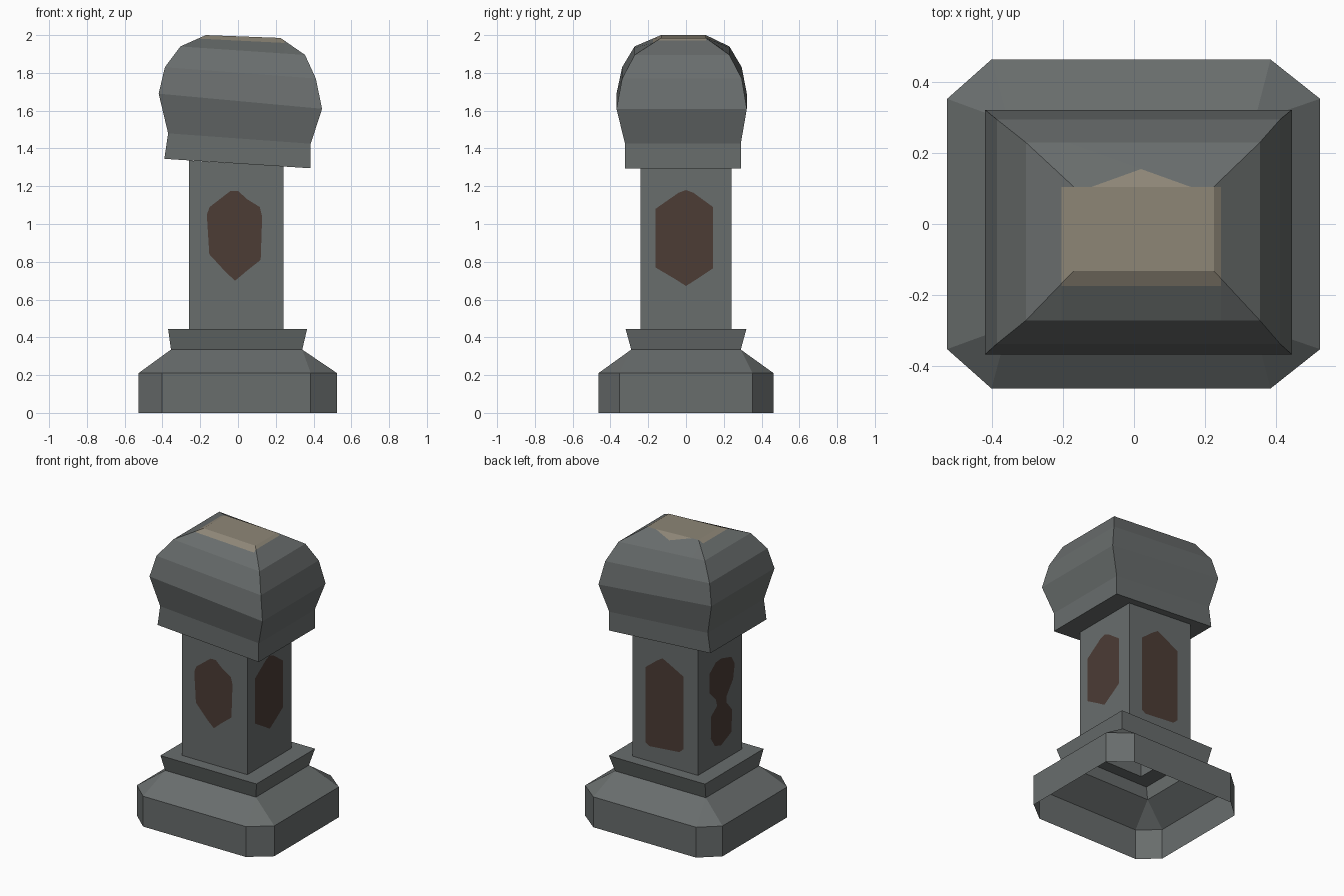
import bpy, bmesh
from mathutils import Vector

if "Cube" in bpy.data.objects:
    bpy.data.objects.remove(bpy.data.objects["Cube"])


def material(name, rgb):
    m = bpy.data.materials.new(name)
    m.diffuse_color = (*rgb, 1)
    m.use_nodes = True
    m.node_tree.nodes["Principled BSDF"].inputs["Base Color"].default_value = m.diffuse_color
    return m


STONE = material("grey_stone", (0.140, 0.153, 0.152))
RUST = material("brown_panel", (0.072, 0.045, 0.036))
SAND = material("worn_sand", (0.270, 0.240, 0.185))


def finish(name, bm, mats):
    bmesh.ops.remove_doubles(bm, verts=bm.verts[:], dist=0.0005)
    bmesh.ops.recalc_face_normals(bm, faces=bm.faces[:])
    me = bpy.data.meshes.new(name)
    bm.to_mesh(me)
    bm.free()
    for m in mats:
        me.materials.append(m)
    ob = bpy.data.objects.new(name, me)
    bpy.context.collection.objects.link(ob)
    return ob


def loft(rings, cap=False):
    """Skin closed rings; repeated corner points collapse to triangles."""
    bm = bmesh.new()
    vs = [[bm.verts.new(p) for p in r] for r in rings]
    n = len(rings[0])
    for a, b in zip(vs, vs[1:]):
        for i in range(n):
            j = (i + 1) % n
            pts = [a[i], a[j], b[j], b[i]]
            if a[i].co == a[j].co:
                pts.pop(0)
            if b[i].co == b[j].co:
                pts.pop()
            if len(pts) > 2:
                bm.faces.new(pts)
    if cap:
        bm.faces.new(vs[0])
        bm.faces.new(vs[-1])
    return bm


def oct_ring(x0, x1, y, cx0, cx1, cy, z):
    return [(cx0, -y, z), (cx1, -y, z), (x1, -cy, z), (x1, cy, z),
            (cx1, y, z), (cx0, y, z), (x0, cy, z), (x0, -cy, z)]


def rect_ring(x0, z0, x1, z1, y0, y1):
    return [(x0, y0, z0), (x1, y0, z1), (x1, y1, z1), (x0, y1, z0)]


# Hollow plinth: chamfered foot, slope, flared collar, flat ledge
plinth = [oct_ring(-.527, .525, .464, -.402, .385, .353, z) for z in (0, .21)]
for x0, x1, y, z in ((-.355, .34, .29, .335), (-.37, .366, .32, .445),
                     (-.26, .24, .24, .445)):
    plinth.append(oct_ring(x0, x1, y, x0, x1, y, z))
finish("plinth", loft(plinth), [STONE])

# Square shaft, open at the foot, cut along the tilt of the head
finish("shaft", loft([rect_ring(-.26, .445, .24, .445, -.24, .24),
                      rect_ring(-.26, 1.336, .24, 1.305, -.24, .24)]), [STONE])

# Tilted bulging head: left x,z  right x,z  front y, back y
head = loft([rect_ring(*r) for r in (
    (-.39, 1.345, .385, 1.295, -.323, .29),
    (-.37, 1.48, .385, 1.425, -.323, .29),
    (-.42, 1.69, .445, 1.61, -.368, .322),
    (-.387, 1.83, .412, 1.77, -.338, .295),
    (-.305, 1.94, .355, 1.895, -.272, .23),
    (-.17, 2.0, .225, 1.985, -.132, .105))], cap=True)


def top_faces():
    return [f for f in head.faces if all(
        v.co.z > 1.939 - (v.co.x + .305) * .0682 for v in f.verts)]


# Cut the worn patch into the top faces, with a small peak at the back
for co, no in (((-.205, 0, 0), (1, 0, 0)), ((.245, 0, 0), (1, 0, 0)),
               ((0, -.175, 0), (0, 1, 0)), ((0, .105, 0), (0, 1, 0)),
               ((.02, .155, 0), (.36, 1, 0)), ((.02, .155, 0), (-.36, 1, 0))):
    fs = top_faces()
    geom = set(fs) | {e for f in fs for e in f.edges} | {v for f in fs for v in f.verts}
    bmesh.ops.bisect_plane(head, geom=list(geom), dist=1e-4,
                           plane_co=Vector(co), plane_no=Vector(no))
for f in top_faces():
    c = f.calc_center_median()
    if -.205 < c.x < .245 and -.175 < c.y < max(.105, .155 - .36 * abs(c.x - .02)):
        f.material_index = 1
finish("head", head, [STONE, SAND])


# Brown panels: thin polygons just proud of each shaft face
def panel(name, pts, place):
    bm = bmesh.new()
    f = bm.faces.new([bm.verts.new(place(a, z)) for a, z in pts])
    f.normal_update()
    out = f.calc_center_median() - Vector((-.01, 0, f.calc_center_median().z))
    if f.normal.dot(out) < 0:
        f.normal_flip()
    me = bpy.data.meshes.new(name)
    bm.to_mesh(me)
    bm.free()
    me.materials.append(RUST)
    bpy.context.collection.objects.link(bpy.data.objects.new(name, me))


E = .003
panel("front_panel", [(-.04, 1.175), (0, 1.175), (.05, 1.13), (.115, 1.09), (.128, 1.04),
                      (.12, .81), (.05, .755), (-.015, .70), (-.06, .74), (-.152, .84),
                      (-.165, 1.05), (-.15, 1.09)], lambda a, z: (a, -.24 - E, z))
panel("right_panel", [(0, 1.18), (.04, 1.165), (.143, 1.09), (.143, .765), (.06, .71),
                      (0, .672), (-.06, .71), (-.162, .77), (-.162, 1.08), (-.04, 1.165)],
      lambda a, z: (.24 + E, a, z))
panel("back_panel", [(.01, 1.185), (.05, 1.16), (.14, 1.09), (.14, .57), (.11, .55),
                     (-.12, .57), (-.152, .60), (-.152, 1.10), (-.04, 1.16)],
      lambda a, z: (a, .24 + E, z))
panel("left_panel", [(-.01, 1.16), (-.12, 1.13), (-.157, 1.07), (-.14, .97), (-.07, .88),
                     (-.07, .83), (-.13, .76), (-.12, .61), (-.01, .56), (.06, .58),
                     (.105, .65), (.10, .80), (.035, .85), (.05, .90), (.12, .97),
                     (.12, 1.10), (.05, 1.155)], lambda a, z: (-.26 - E, a, z))
